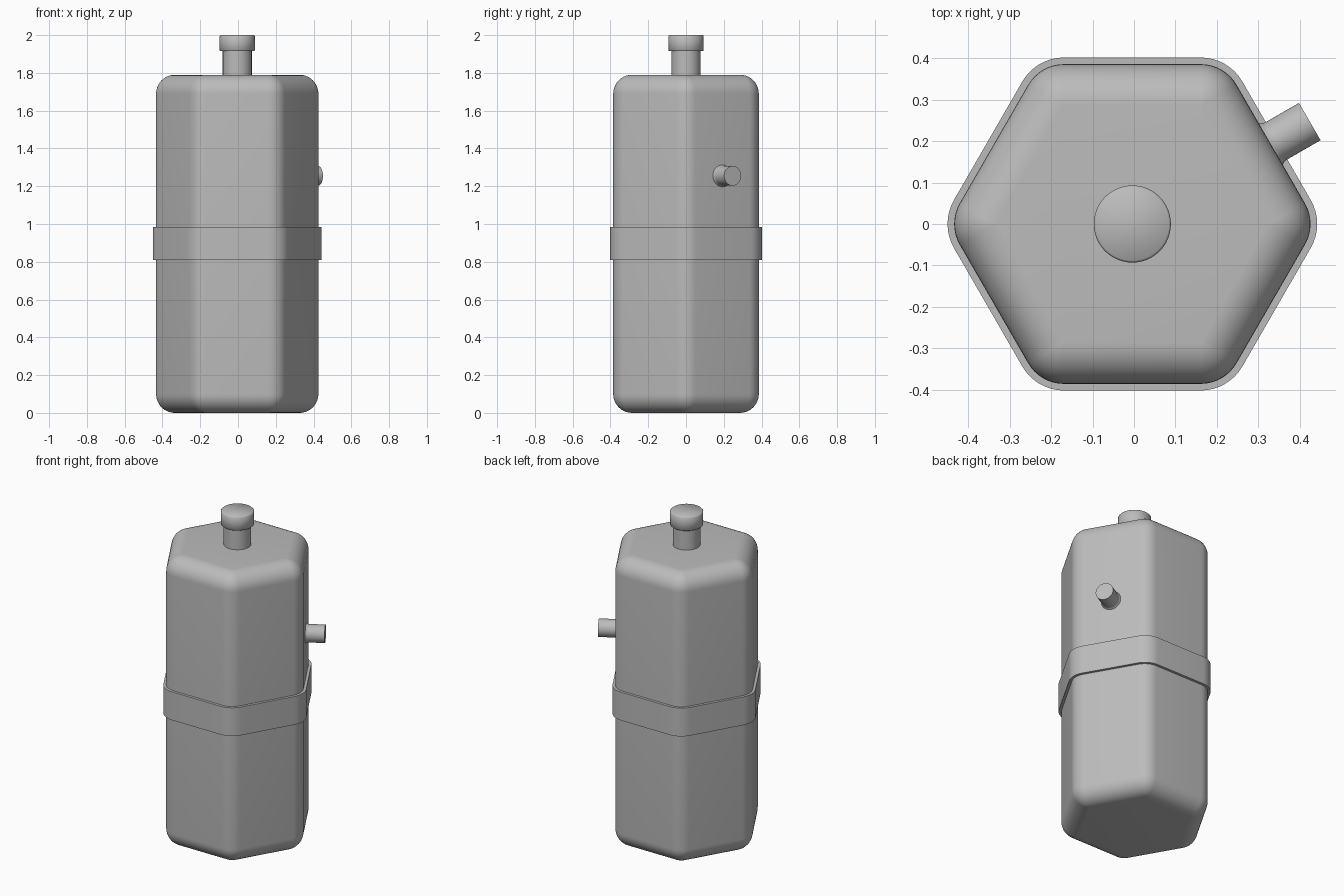
import bpy, bmesh
from math import pi, sin, cos, sqrt, radians
from mathutils import Matrix

cube = bpy.data.objects.get("Cube")
if cube:
    bpy.data.objects.remove(cube)

metal = bpy.data.materials.new("grey_metal")
metal.use_nodes = True
GREY = (0.5, 0.5, 0.5, 1)
metal.diffuse_color = GREY
metal.node_tree.nodes["Principled BSDF"].inputs["Base Color"].default_value = GREY

CX = -0.004      # body axis, nudged by the side pipe


def hexagon(apothem, radius, z, steps=8):
    """Hexagon outline whose corners are arcs of the given radius."""
    corner = apothem * 2 / sqrt(3)
    points = []
    for i in range(6):
        a = i * pi / 3
        for k in range(steps + 1):
            b = a - pi / 6 + pi / 3 * k / steps
            points.append((corner * cos(a) + radius * cos(b),
                           corner * sin(a) + radius * sin(b), z))
    return points


def circle(radius, z, steps=48):
    return [(radius * cos(2 * pi * k / steps), radius * sin(2 * pi * k / steps), z)
            for k in range(steps)]


def loft(name, rings, matrix, closed=False, angle=35):
    """Skin a stack of rings; cap the ends, or join last to first."""
    bm = bmesh.new()
    loops = [[bm.verts.new(p) for p in ring] for ring in rings]
    pairs = list(zip(loops, loops[1:]))
    if closed:
        pairs.append((loops[-1], loops[0]))
    else:
        bm.faces.new(loops[0][::-1])
        bm.faces.new(loops[-1])
    for low, high in pairs:
        for i in range(len(low)):
            j = (i + 1) % len(low)
            bm.faces.new((low[i], low[j], high[j], high[i]))
    bmesh.ops.remove_doubles(bm, verts=bm.verts, dist=0.0001)
    bmesh.ops.recalc_face_normals(bm, faces=bm.faces)
    mesh = bpy.data.meshes.new(name)
    bm.to_mesh(mesh)
    bm.free()
    mesh.materials.append(metal)
    obj = bpy.data.objects.new(name, mesh)
    bpy.context.collection.objects.link(obj)
    obj.matrix_world = matrix
    bpy.ops.object.select_all(action='DESELECT')
    obj.select_set(True)
    bpy.context.view_layer.objects.active = obj
    bpy.ops.object.shade_smooth_by_angle(angle=radians(angle))
    return obj


upright = Matrix.Translation((CX, 0, 0))

# Tank body: hexagonal prism with every edge rounded
R, HEIGHT, CORE = 0.1, 1.79, 0.2855
arc = [pi / 2 * k / 10 for k in range(11)]
rings = [hexagon(CORE, max(R * sin(t), 0.0005), R - R * cos(t)) for t in arc]
rings += [hexagon(CORE, max(R * cos(t), 0.0005), HEIGHT - R + R * sin(t)) for t in arc]
loft("tank_body", rings, upright)

# Strap around the middle
outer, inner = 0.116, 0.098
loft("strap", [hexagon(CORE, r, z) for r, z in
               ((inner, 0.81), (outer, 0.81), (outer, 0.985), (inner, 0.985))],
     upright, closed=True)

# Filler neck and its cap
loft("filler_neck", [circle(0.077, 1.78), circle(0.077, 1.93)], upright)
loft("filler_cap", [circle(r, z) for r, z in
                    ((0.09, 1.915), (0.093, 1.918), (0.093, 1.995), (0.088, 2.0))],
     upright, angle=50)

# Side pipe, square to the back left face, with a small flare at its root
aim = Matrix.Translation((CX, 0, 1.255)) @ Matrix.Rotation(pi / 6, 4, 'Z') \
    @ Matrix.Rotation(pi / 2, 4, 'Y')
loft("side_pipe", [circle(r, d) for r, d in
                   ((0.06, 0.375), (0.058, 0.386), (0.054, 0.391),
                    (0.052, 0.4), (0.052, 0.494))], aim)
